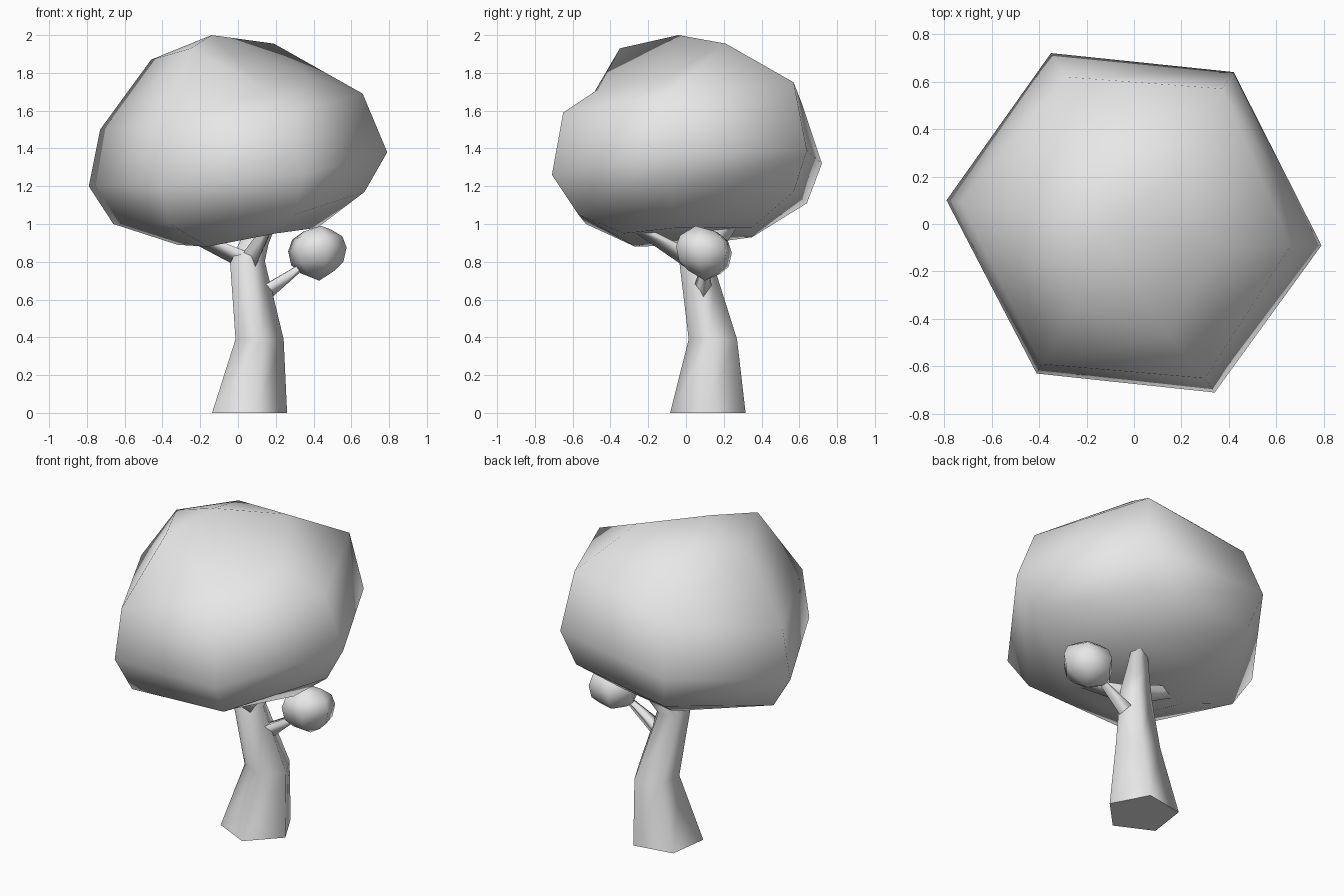
import bpy
import bmesh
from math import cos, sin, radians, tau
from mathutils import Vector

cube = bpy.data.objects.get("Cube")
if cube:
    bpy.data.objects.remove(cube, do_unlink=True)

grey = bpy.data.materials.new("plain grey")
grey.use_nodes = True
grey.diffuse_color = (0.8, 0.8, 0.8, 1)
grey.node_tree.nodes["Principled BSDF"].inputs["Base Color"].default_value = (0.8, 0.8, 0.8, 1)


def loft(name, rings, bottom=None, top=None):
    """Skin a stack of rings; each end closes to a point, or to a flat cap."""
    bm = bmesh.new()
    loops = [[bm.verts.new(p) for p in ring] for ring in rings]
    n = len(loops[0])
    for low, high in zip(loops, loops[1:]):
        for i in range(n):
            j = (i + 1) % n
            bm.faces.new((low[i], low[j], high[j], high[i])).smooth = True
    for loop, tip in ((loops[0], bottom), (loops[-1], top)):
        if tip is None:
            cap = bm.faces.new(loop)
            for edge in cap.edges:
                edge.smooth = False
        else:
            v = bm.verts.new(tip)
            for i in range(n):
                bm.faces.new((loop[i], loop[(i + 1) % n], v)).smooth = True
    bmesh.ops.recalc_face_normals(bm, faces=bm.faces)
    mesh = bpy.data.meshes.new(name)
    bm.to_mesh(mesh)
    bm.free()
    mesh.materials.append(grey)
    obj = bpy.data.objects.new(name, mesh)
    bpy.context.collection.objects.link(obj)
    return obj


def level_ring(centre, radius, sides, phase, tilt=(0, 0)):
    """Polygon around a centre, its height sloping with x and y."""
    points = []
    for i in range(sides):
        a = radians(phase) + tau * i / sides
        x, y = radius * cos(a), radius * sin(a)
        points.append(Vector(centre) + Vector((x, y, x * tilt[0] + y * tilt[1])))
    return points


def branch(name, start, end, r_start, r_end, sides=3):
    """Tapering prism between two points, one edge turned underneath."""
    start, end = Vector(start), Vector(end)
    axis = (end - start).normalized()
    side = axis.cross(Vector((0, 0, 1))).normalized()
    under = axis.cross(side).normalized()
    if under.z > 0:
        under.negate()
    rings = []
    for c, r in ((start, r_start), (end, r_end)):
        rings.append([c + r * (under * cos(tau * i / sides) + side * sin(tau * i / sides))
                      for i in range(sides)])
    return loft(name, rings)


# Trunk: five-sided, bending and narrowing into the rear bough
trunk_path = [
    ((0.05, 0.125, 0.0), 0.212, (0, 0)),
    ((0.107, 0.148, 0.39), 0.136, (0, 0)),
    ((0.045, 0.06, 0.79), 0.098, (0.1, -0.2)),
    ((0.09, 0.13, 0.91), 0.072, (-0.3, -0.5)),
    ((0.17, 0.25, 1.03), 0.04, (-0.4, -0.5)),
]
loft("trunk", [level_ring(c, r, 5, -8, t) for c, r, t in trunk_path])

# Boughs reaching into the crown, and the side branch
branch("right_bough", (0.02, 0.06, 0.83), (-0.24, 0.04, 0.945), 0.06, 0.04)
branch("front_bough", (0.08, 0.03, 0.82), (0.17, -0.27, 0.99), 0.06, 0.03)
branch("side_branch", (0.13, 0.09, 0.64), (0.38, 0.1, 0.81), 0.055, 0.015)

# Crown: irregular six-sided rings, from underside to top
crown_rings = [
    [(-0.32, 0.05, 0.89), (-0.16, -0.27, 0.88), (0.2, -0.33, 0.95),
     (0.42, -0.05, 0.98), (0.2, 0.35, 0.98), (-0.15, 0.35, 0.93)],
    [(-0.66, 0.08, 1.0), (-0.36, -0.53, 1.0), (0.3, -0.57, 1.05),
     (0.67, -0.08, 1.17), (0.36, 0.57, 1.17), (-0.3, 0.64, 1.11)],
    [(-0.79, 0.1, 1.2), (-0.41, -0.63, 1.21), (0.34, -0.71, 1.26),
     (0.79, -0.09, 1.38), (0.42, 0.64, 1.39), (-0.35, 0.72, 1.32)],
    [(-0.73, 0.09, 1.5), (-0.39, -0.59, 1.52), (0.3, -0.65, 1.59),
     (0.66, -0.09, 1.69), (0.37, 0.57, 1.75), (-0.29, 0.62, 1.62)],
    [(-0.46, 0.05, 1.87), (-0.25, -0.35, 1.93), (0.15, -0.47, 1.71),
     (0.36, -0.1, 1.79), (0.19, 0.21, 1.955), (-0.22, 0.32, 1.89)],
]
loft("crown", crown_rings, bottom=(0.03, 0.02, 0.95), top=(-0.14, -0.04, 2.0))

# Small leaf clump at the end of the side branch
clump_profile = [(0.745, 0.09), (0.79, 0.14), (0.865, 0.157), (0.925, 0.135), (0.965, 0.075)]
loft("leaf_clump",
     [level_ring((0.42, 0.095, z), r, 6, 170, (0.05, -0.1)) for z, r in clump_profile],
     bottom=(0.43, 0.1, 0.70), top=(0.44, 0.05, 0.99))
